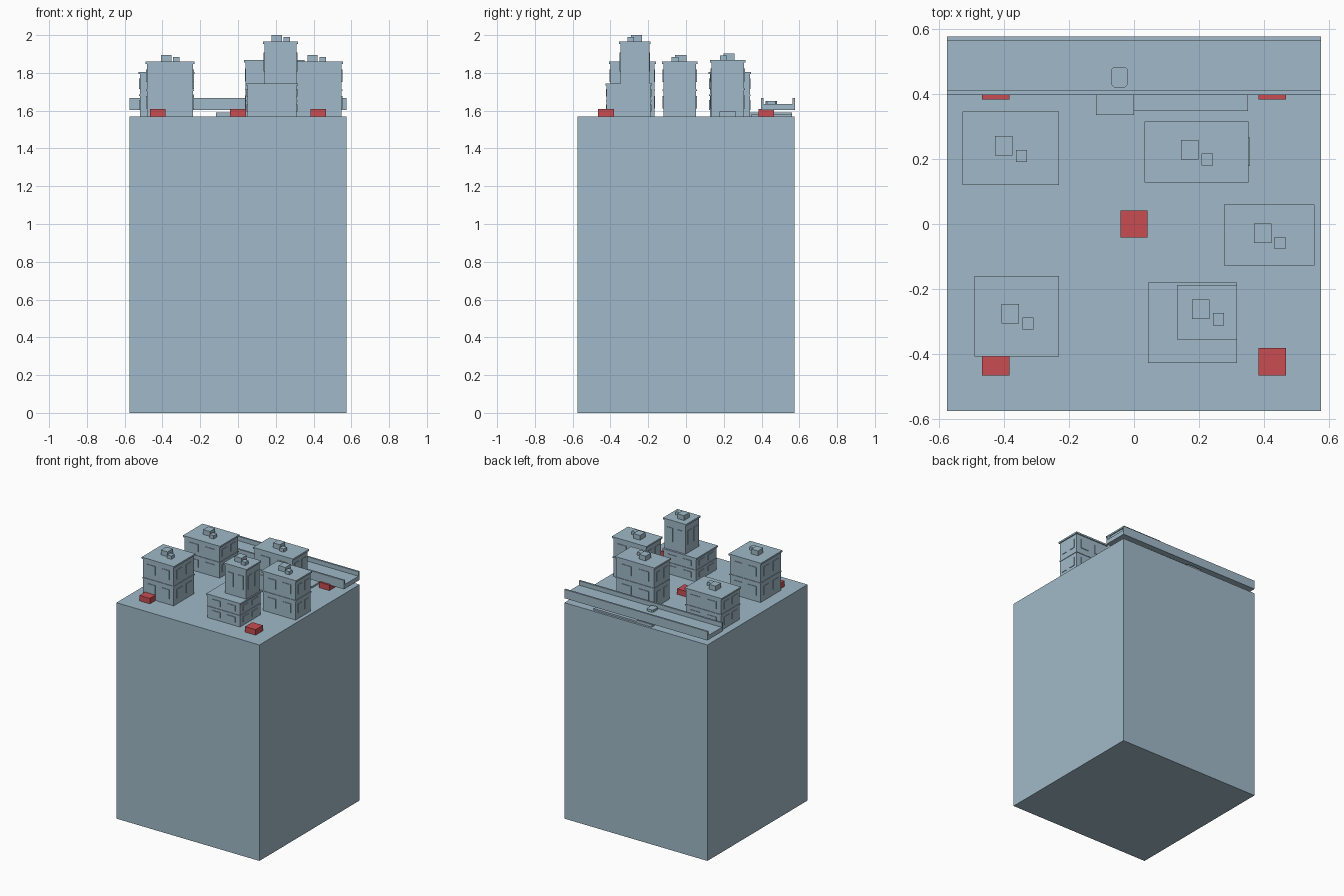
import bpy, bmesh, math

if "Cube" in bpy.data.objects:
    bpy.data.objects.remove(bpy.data.objects["Cube"])


def material(name, rgb):
    m = bpy.data.materials.new(name)
    m.diffuse_color = (*rgb, 1)
    m.use_nodes = True
    m.node_tree.nodes["Principled BSDF"].inputs["Base Color"].default_value = m.diffuse_color
    return m


BLUE = material("blue_grey", (0.352, 0.491, 0.578))
RED = material("red", (0.578, 0.076, 0.084))
G = 1.57  # street level


def add_box(bm, x0, x1, y0, y1, z0, z1):
    v = bmesh.ops.create_cube(bm, size=1)["verts"]
    for p in v:
        p.co.x = x1 if p.co.x > 0 else x0
        p.co.y = y1 if p.co.y > 0 else y0
        p.co.z = z1 if p.co.z > 0 else z0


def finish(bm, name, mat=BLUE):
    me = bpy.data.meshes.new(name)
    bm.to_mesh(me)
    bm.free()
    me.materials.append(mat)
    ob = bpy.data.objects.new(name, me)
    bpy.context.collection.objects.link(ob)
    return ob


def boxes(name, specs, mat=BLUE):
    bm = bmesh.new()
    for s in specs:
        add_box(bm, *s)
    return finish(bm, name, mat)


def block(bm, x0, x1, y0, y1, z0, z1, floors):
    """Wall core, roof slab, floor bands and thin window plates."""
    i, t = 0.007, 0.004
    a0, a1, b0, b1 = x0 + i, x1 - i, y0 + i, y1 - i
    add_box(bm, a0, a1, b0, b1, z0, z1 - 0.012)
    add_box(bm, x0, x1, y0, y1, z1 - 0.012, z1)
    h = (z1 - 0.012 - z0) / floors
    for f in range(floors):
        zb = z0 + f * h
        if f:
            add_box(bm, a0 - t, a1 + t, b0 - t, b1 + t, zb - 0.004, zb + 0.004)
        lo, hi = zb + 0.3 * h, zb + 0.78 * h
        for c in (0.27, 0.73):
            cx, cy = a0 + (a1 - a0) * c, b0 + (b1 - b0) * c
            w, d = 0.13 * (a1 - a0), 0.13 * (b1 - b0)
            for s in (b0, b1):
                add_box(bm, cx - w, cx + w, s - t, s + t, lo, hi)
            for s in (a0, a1):
                add_box(bm, s - t, s + t, cy - d, cy + d, lo, hi)


def roof_units(bm, x, y, z):
    add_box(bm, x - 0.027, x + 0.027, y - 0.03, y + 0.03, z, z + 0.035)
    add_box(bm, x + 0.037, x + 0.071, y - 0.049, y - 0.012, z, z + 0.024)


# ground block
boxes("ground_block", [(-0.575, 0.575, -0.575, 0.575, 0, G)])

# simple buildings: footprint, height, rooftop unit position
for name, x0, x1, y0, y1, z1, ux, uy in (
    ("back_left_building", -0.527, -0.23, 0.12, 0.345, 1.806, -0.4, 0.24),
    ("back_right_building", 0.033, 0.352, 0.127, 0.315, 1.867, 0.171, 0.228),
    ("right_building", 0.277, 0.555, -0.127, 0.06, 1.86, 0.395, -0.028),
    ("front_left_building", -0.49, -0.23, -0.407, -0.16, 1.86, -0.38, -0.275),
):
    bm = bmesh.new()
    block(bm, x0, x1, y0, y1, G, z1, 2)
    roof_units(bm, ux, uy, z1)
    finish(bm, name)

# stepped tower
bm = bmesh.new()
block(bm, 0.043, 0.317, -0.427, -0.18, G, 1.745, 2)
block(bm, 0.132, 0.317, -0.355, -0.187, 1.745, 1.965, 1)
roof_units(bm, 0.205, -0.262, 1.965)
finish(bm, "stepped_tower")

# doorway on the back right building
boxes("side_doorway", [(0.34, 0.357, 0.178, 0.265, G, 1.595)])

# elevated road with side walls
boxes("elevated_road", [
    (-0.575, 0.575, 0.397, 0.576, 1.603, 1.635),
    (-0.575, 0.575, 0.397, 0.41, 1.635, 1.667),
    (-0.575, 0.575, 0.563, 0.576, 1.635, 1.667),
])


# low slabs beneath the road
boxes("low_slabs", [
    (-0.117, 0.0, 0.335, 0.56, G, 1.59),
    (0.0, 0.35, 0.347, 0.56, G, 1.582),
])

# car on the road, with clipped corners
bm = bmesh.new()
add_box(bm, -0.071, -0.019, 0.42, 0.483, 1.635, 1.652)
edges = [e for e in bm.edges if abs(e.verts[0].co.z - e.verts[1].co.z) > 0.01]
bmesh.ops.bevel(bm, geom=edges, offset=0.009, segments=1, affect='EDGES')
finish(bm, "road_car")

# red crates: centre and four corners
for k, (x, y) in enumerate([(0, 0), (-0.425, -0.423), (0.425, -0.423),
                            (-0.425, 0.425), (0.425, 0.425)]):
    boxes("red_crate_%d" % (k + 1),
          [(x - 0.042, x + 0.042, y - 0.042, y + 0.042, G, 1.61)], RED)
